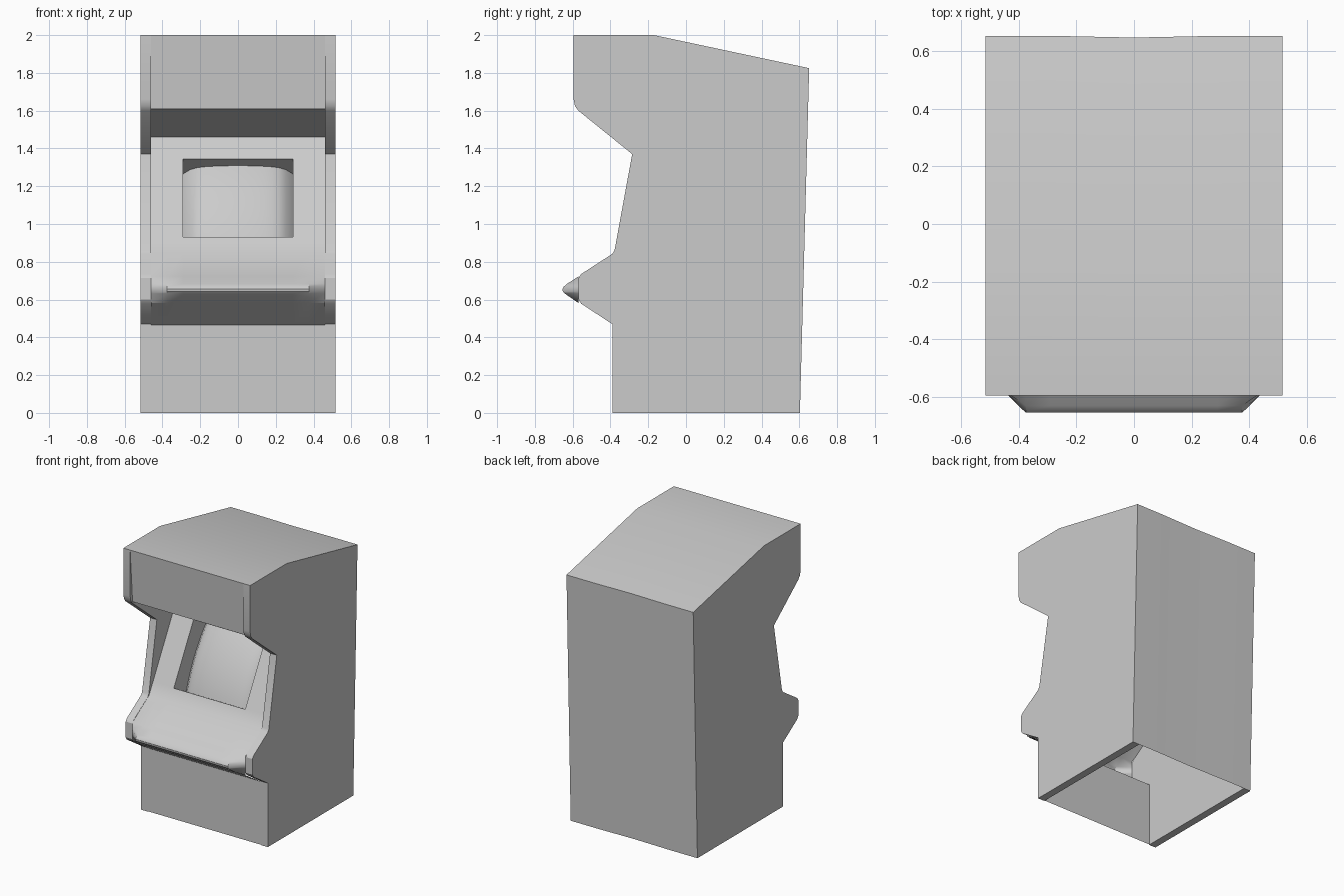
import bpy, bmesh

if "Cube" in bpy.data.objects:
    bpy.data.objects.remove(bpy.data.objects["Cube"])


def finish(name, bm):
    me = bpy.data.meshes.new(name)
    bm.to_mesh(me)
    bm.free()
    ob = bpy.data.objects.new(name, me)
    bpy.context.collection.objects.link(ob)
    bpy.ops.object.select_all(action='DESELECT')
    ob.select_set(True)
    bpy.context.view_layer.objects.active = ob
    bpy.ops.object.shade_smooth_by_angle(angle=0.5)
    return ob


def sheet(name, columns, skip=lambda i, j: False):
    """Skin a grid of points; skip() leaves out faces."""
    bm = bmesh.new()
    vs = [[bm.verts.new(p) for p in col] for col in columns]
    for i in range(len(vs) - 1):
        for j in range(len(vs[0]) - 1):
            if not skip(i, j):
                bm.faces.new((vs[i][j], vs[i + 1][j], vs[i + 1][j + 1], vs[i][j + 1]))
    bmesh.ops.remove_doubles(bm, verts=bm.verts, dist=1e-5)
    loose = [v for v in bm.verts if not v.link_faces]
    bmesh.ops.delete(bm, geom=loose, context='VERTS')
    return finish(name, bm)


# Thick side panels: one outline, extruded on both sides
side = [(-.39, 0), (-.39, .47), (-.555, .578), (-.568, .6), (-.568, .715), (-.555, .735),
        (-.39, .842), (-.378, .862), (-.285, 1.37), (-.57, 1.60), (-.588, 1.625),
        (-.595, 1.66), (-.595, 2), (-.17, 2), (.652, 1.825), (.603, 0)]
for label, x0, x1 in (("left", -.515, -.46), ("right", .46, .515)):
    bm = bmesh.new()
    face = bm.faces.new([bm.verts.new((x0, y, z)) for y, z in side])
    ext = bmesh.ops.extrude_face_region(bm, geom=[face])
    moved = [g for g in ext["geom"] if isinstance(g, bmesh.types.BMVert)]
    bmesh.ops.translate(bm, verts=moved, vec=(x1 - x0, 0, 0))
    bmesh.ops.recalc_face_normals(bm, faces=bm.faces)
    finish(label + "_side_panel", bm)

# Cabinet shell between the sides: front, control nose, bezel, marquee, roof, back
SLOPE, Z0, Z1 = .55, .93, 1.345


def bezel_y(z):
    return -.375 + SLOPE * (z - .85)


shell = [(-.385, 0), (-.385, .465), (-.57, .582), (-.642, .632), (-.652, .642), (-.654, .656),
         (-.648, .668), (-.63, .683), (-.57, .722), (-.375, .85),
         (bezel_y(Z0), Z0), (bezel_y(Z1), Z1), (bezel_y(1.46), 1.46),
         (-.567, 1.61), (-.595, 2), (-.17, 2), (.652, 1.825), (.603, 0)]
HALF_W = .29
stations = [-.46, -.375, -HALF_W, 0, HALF_W, .375, .46]
columns = []
for x in stations:
    col = []
    for y, z in shell:
        if abs(x) > .4 and z < .85:
            y = max(y, -.57)          # nose tapers back at both ends
        if y > .5 and x == 0:
            y -= .006                 # slightly dished back
        col.append((x, y, z))
    columns.append(col)
hole_row = shell.index((bezel_y(Z0), Z0))
sheet("cabinet_shell", columns, lambda i, j: j == hole_row and i in (2, 3))

# Recessed bulging screen, its outer ring forming the recess walls
N = 16
k = (1 + SLOPE ** 2) ** .5
columns = []
for i in range(-1, N + 2):
    u = 2 * min(max(i, 0), N) / N - 1
    col = []
    for j in range(-1, N + 2):
        v = 2 * min(max(j, 0), N) / N - 1
        rim = i in (-1, N + 1) or j in (-1, N + 1)
        d = 0 if rim else .05 + .03 * u * u + .06 * u ** 8 + .025 * v * v
        z = (Z0 + Z1) / 2 + v * (Z1 - Z0) / 2
        col.append((u * HALF_W, bezel_y(z) + d / k, z - d * SLOPE / k))
    columns.append(col)
sheet("screen", columns)
